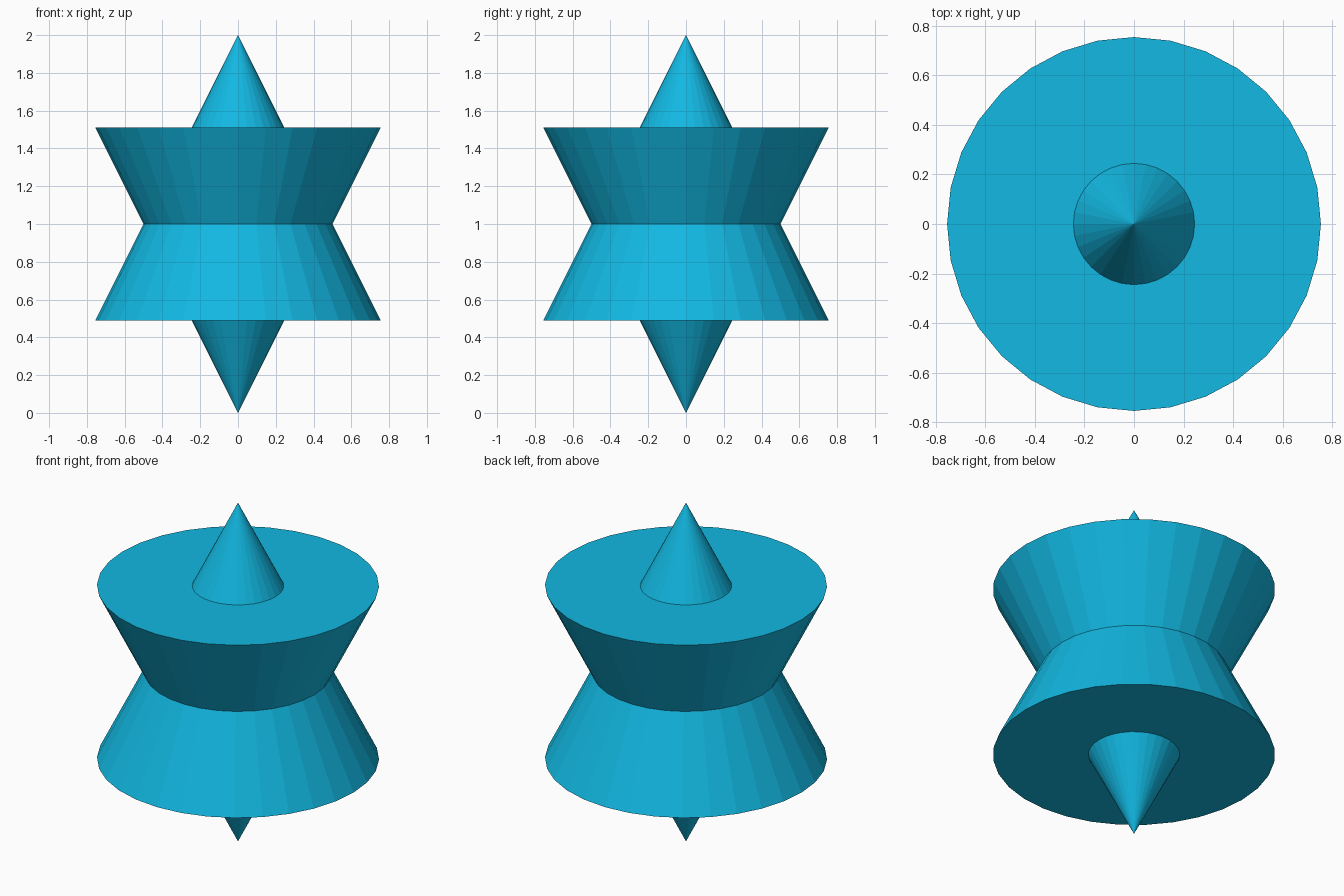
import bpy
import math

# Remove the default cube
cube = bpy.data.objects.get("Cube")
if cube:
    bpy.data.objects.remove(cube, do_unlink=True)

COLOUR = (0.006, 0.48, 0.76, 1.0)
HEIGHT = 1.51
RADIUS = 0.755
SIDES = 32

# Single flat colour
blue = bpy.data.materials.new("bright cyan blue")
blue.use_nodes = True
blue.diffuse_color = COLOUR
blue.node_tree.nodes["Principled BSDF"].inputs["Base Color"].default_value = COLOUR


def add_cone(name, centre_z, flip):
    bpy.ops.mesh.primitive_cone_add(
        vertices=SIDES, radius1=RADIUS, radius2=0, depth=HEIGHT,
        location=(0, 0, centre_z), rotation=(flip, 0, 0))
    cone = bpy.context.object
    cone.name = name
    cone.data.materials.append(blue)
    return cone


# Two interlocking faceted cones, one pointing up and one pointing down
add_cone("upright_cone", 2 - HEIGHT / 2, 0)
add_cone("inverted_cone", HEIGHT / 2, math.pi)
